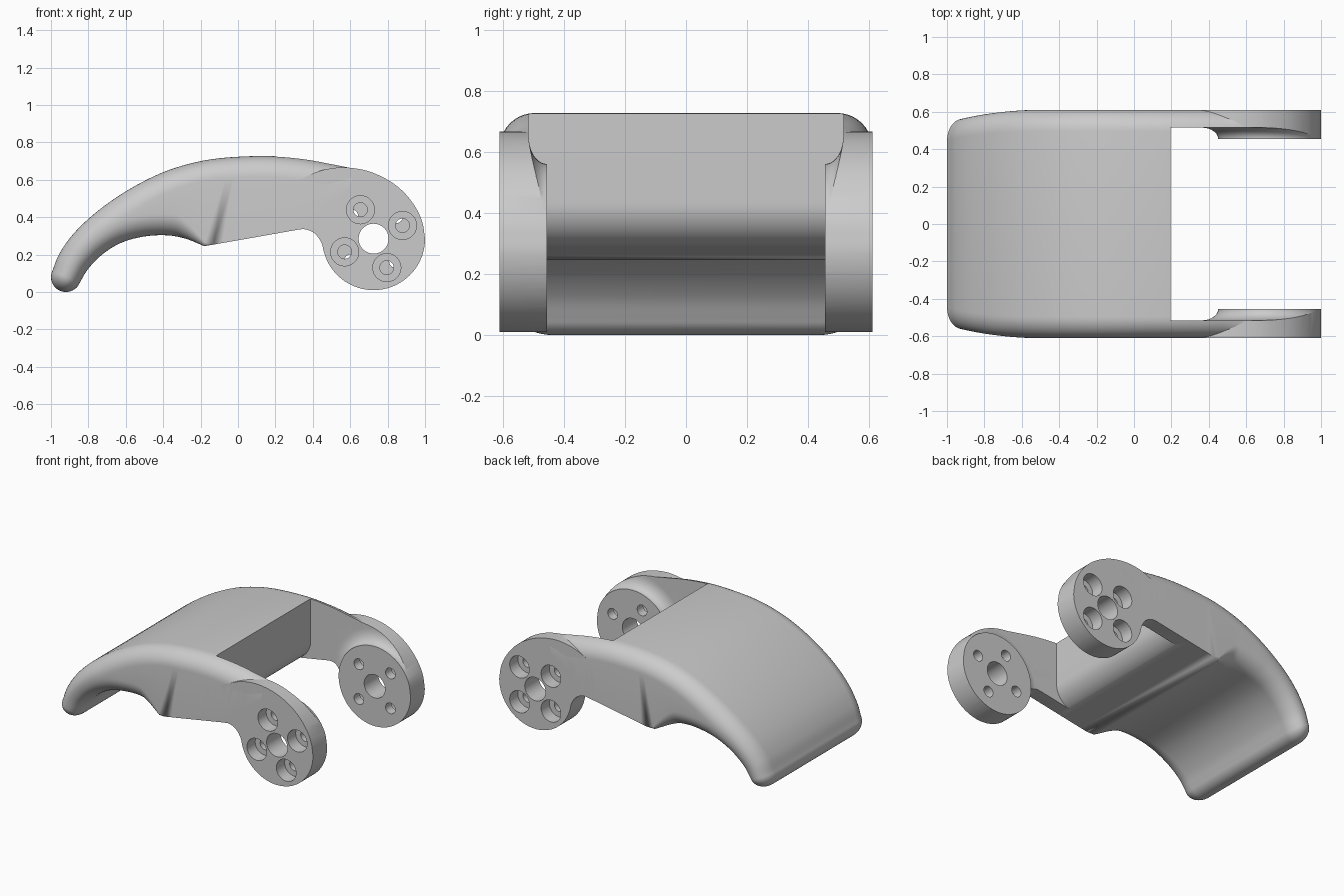
import bpy, bmesh, math
from mathutils import Vector

if "Cube" in bpy.data.objects:
    bpy.data.objects.remove(bpy.data.objects["Cube"])

grey = bpy.data.materials.new("plain_grey")
grey.use_nodes = True
COLOUR = (0.6, 0.6, 0.6, 1)
grey.diffuse_color = COLOUR
grey.node_tree.nodes["Principled BSDF"].inputs["Base Color"].default_value = COLOUR

HALF_WIDTH, ARM_IN, BOSS_IN = 0.61, 0.515, 0.455
ROUND = 0.115
HUB = Vector((0.725, 0.285))
HUB_R = 0.275


def loft(name, rings):
    """Skin a list of equal-length point rings and cap both ends."""
    bm = bmesh.new()
    rows = [[bm.verts.new(p) for p in ring] for ring in rings]
    n = len(rows[0])
    for a, b in zip(rows, rows[1:]):
        for k in range(n):
            bm.faces.new((a[k], a[(k + 1) % n], b[(k + 1) % n], b[k]))
    bm.faces.new(rows[0])
    bm.faces.new(rows[-1])
    bmesh.ops.remove_doubles(bm, verts=bm.verts, dist=1e-5)
    bmesh.ops.recalc_face_normals(bm, faces=bm.faces)
    mesh = bpy.data.meshes.new(name)
    bm.to_mesh(mesh)
    bm.free()
    mesh.materials.append(grey)
    obj = bpy.data.objects.new(name, mesh)
    bpy.context.collection.objects.link(obj)
    return obj


def prism(name, outline, y0, y1):
    return loft(name, [[(x, y, z) for x, z in outline] for y in (y0, y1)])


def arc(c, r, start, end, steps):
    angles = [math.radians(start + (end - start) * k / steps) for k in range(steps + 1)]
    return [Vector((c[0] + r * math.cos(a), c[1] + r * math.sin(a))) for a in angles]


def turned(name, centre, steps):
    """Solid of revolution about a line along y, from (y, radius) steps."""
    circle = arc((0, 0), 1, 0, 360, 64)[:-1]
    return loft(name, [[(centre[0] + r * p.x, y, centre[1] + r * p.y) for p in circle]
                       for y, r in steps])


def smooth(points, n=6):
    """Smooth curve through the points, n steps per span."""
    p = [Vector(q) for q in points]
    p = [2 * p[0] - p[1]] + p + [2 * p[-1] - p[-2]]
    out = []
    for a, b, c, d in zip(p, p[1:], p[2:], p[3:]):
        for k in range(n):
            t = k / n
            out.append(0.5 * (2 * b + (c - a) * t + (2 * a - 5 * b + 4 * c - d) * t ** 2
                              + (3 * b - a - 3 * c + d) * t ** 3))
    return out + [p[-2]]


def boolean(obj, tool, operation):
    mod = obj.modifiers.new("cut", "BOOLEAN")
    mod.operation, mod.object, mod.solver = operation, tool, "EXACT"
    bpy.context.view_layer.objects.active = obj
    bpy.ops.object.modifier_apply(modifier=mod.name)
    bpy.data.objects.remove(tool)


def finish(obj):
    bpy.ops.object.select_all(action="DESELECT")
    obj.select_set(True)
    bpy.context.view_layer.objects.active = obj
    bpy.ops.object.shade_smooth_by_angle(angle=math.radians(30))


def section(o, i, shrink=1):
    """Rounded rectangle from the outer point o to the inner point i."""
    length = (i - o).length
    r = min(ROUND, length * 0.48)
    side_r = ROUND * shrink
    # The width narrows towards the tip, the lower rounding fades out under the arms
    taper = max(0, -1 - (o.x + i.x)) ** 2 * 0.07
    width = HALF_WIDTH - taper - ROUND + side_r
    under = min(1, max(0, (-.15 - i.x) / .17))
    half = []
    quarter = [math.radians(90 * k / 10) for k in range(11)]
    for a in quarter:
        half.append((width - side_r * (1 - math.sin(a)), r * (1 - math.cos(a))))
    for a in quarter:
        half.append((width - under * side_r * (1 - math.cos(a)),
                     length - under * r * (1 - math.sin(a))))
    ring = half + [(-y, d) for y, d in reversed(half)]
    axis = (i - o) / length
    return [(o.x + axis.x * d, y, o.y + axis.y * d) for y, d in ring]


# Curved body: rounded shell whose underside turns sharp-edged behind the hollow
outer = smooth([(-.992, .114), (-.955, .205), (-.88, .311), (-.76, .425), (-.6, .538),
                (-.42, .632), (-.25, .688), (-.08, .717), (.15, .727), (.34, .713),
                (.5, .685), (.62, .66)])
hollow = smooth([(-.848, .046), (-.8, .125), (-.72, .205), (-.62, .265), (-.5, .297),
                 (-.38, .303), (-.28, .285), (-.18, .245)])
underside = smooth([(-.18, .245), (.1, .294), (.3, .33)]) + \
    smooth([(.3, .33), (.45, .45), (.6, .56)])[1:]
inner = hollow + underside[1:]

rings = []
tip, tip_r = Vector((-.92, .08)), 0.08
across = (outer[0] - inner[0]).normalized()
along = Vector((across.y, -across.x))
if along.y > 0:
    along = -along
for deg in range(86, 0, -10):
    s, c = math.sin(math.radians(deg)), math.cos(math.radians(deg))
    mid = tip + along * tip_r * s
    rings.append(section(mid + across * tip_r * c, mid - across * tip_r * c, c))
rings += [section(o, i) for o, i in zip(outer, inner)]
body = loft("curved_body", rings)

# Slot between the arms, leaving a back wall with a rounded lower edge
slot = [(1.2, 1), (.195, 1)] + [tuple(p) for p in arc((.045, .434), .15, 0, -80, 12)] + \
    [(.075, 0), (1.2, 0)]
boolean(body, prism("slot_cutter", slot, -ARM_IN, ARM_IN), "DIFFERENCE")
finish(body)

# Arm outline: underside, hub circle and top lobe
lobe = smooth([(1, .285), (.985, .375), (.945, .46), (.88, .54), (.8, .6), (.7, .645),
               (.6, .664), (.52, .664), (.43, .645), (.34, .605)], 4)
neck = smooth([(.32, .333), (.36, .335), (.41, .313), (.445, .265), (.459, .214)], 4)
outline = [(.1, .5), (.1, .294)] + neck + arc(HUB, HUB_R, 195, 360, 40)[1:] + lobe[1:]

# Inner side of the arm: raised round boss with a concave flare into the plate
FLARE = 0.09
DEPTH = ARM_IN - BOSS_IN
flare = [(BOSS_IN, HUB_R)]
for k in range(1, 11):
    a = math.radians(9 * k)
    flare.append((BOSS_IN + DEPTH * math.sin(a), HUB_R + FLARE * (1 - math.cos(a))))
flare += [(ARM_IN, 1.5), (0.7, 1.5)]
bolt_hole = [(0.7, .075), (0.52, .075), (0.52, .037), (0.4, .037)]

# The two arms carry their bolt circles at different angles
for name, side, turn in (("right_arm", -1, 24.5), ("left_arm", 1, 45)):
    arm = prism(name, outline, side * 0.4, side * HALF_WIDTH)
    boolean(arm, turned("flare_tool", HUB, [(side * y, r) for y, r in flare]), "INTERSECT")
    boolean(arm, turned("hub_hole", HUB, [(side * 0.4, .08), (side * 0.7, .08)]), "DIFFERENCE")
    for centre in arc(HUB, 0.17, turn, turn + 270, 3):
        boolean(arm, turned("bolt_hole", centre, [(side * y, r) for y, r in bolt_hole]),
                "DIFFERENCE")
    finish(arm)
